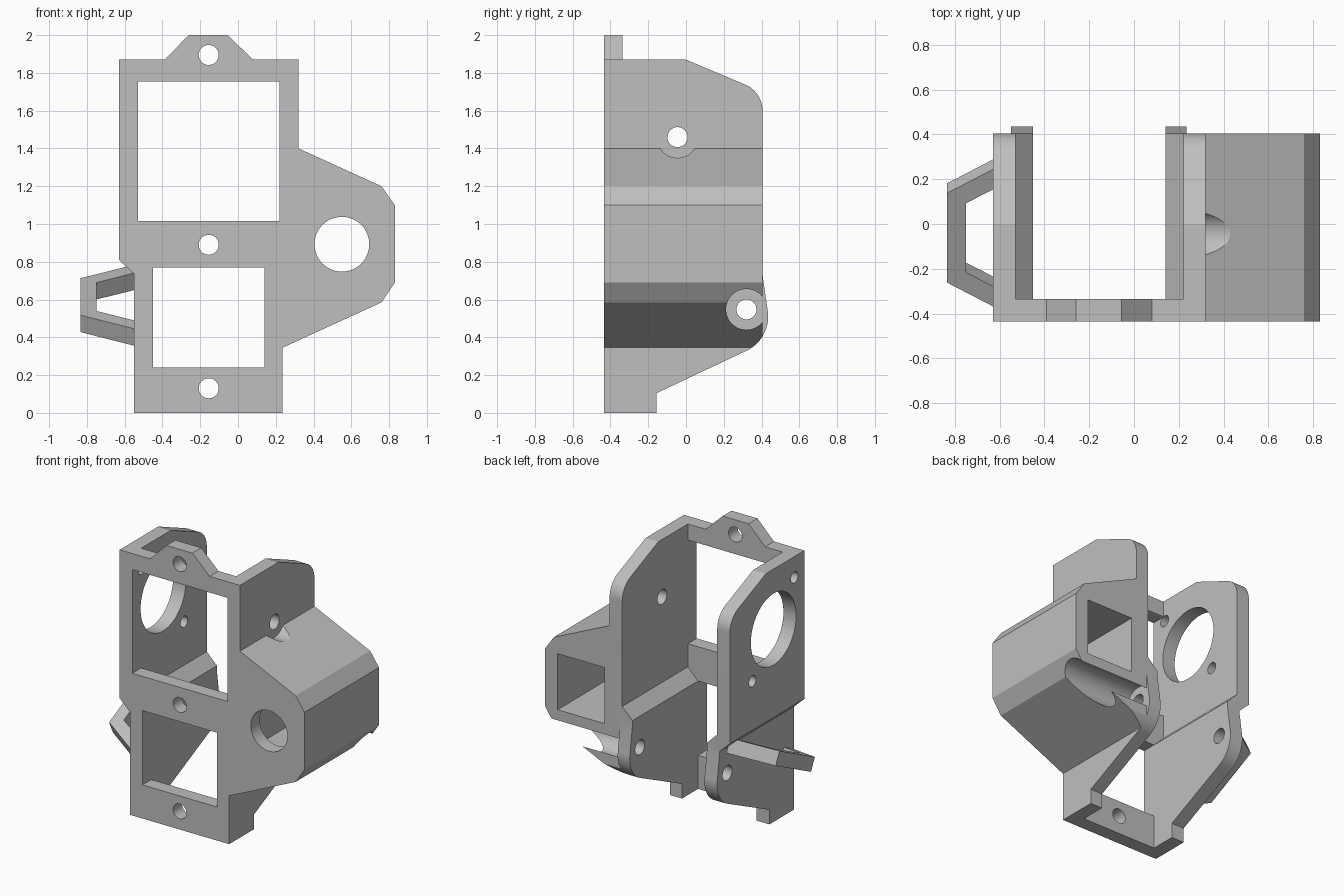
import bpy
import bmesh
from math import sin, cos, radians
from mathutils import Vector, Matrix

cube = bpy.data.objects.get("Cube")
if cube:
    bpy.data.objects.remove(cube, do_unlink=True)

FRONT, PLATE_BACK, BACK = -0.435, -0.335, 0.405
MID = -0.155            # symmetry line of the frame

grey = bpy.data.materials.new("plain grey")
grey.use_nodes = True
colour = (0.52, 0.52, 0.52, 1)
grey.diffuse_color = colour
grey.node_tree.nodes["Principled BSDF"].inputs["Base Color"].default_value = colour


def prism(name, outline, axis, start, end):
    """Extrude a closed outline along x, y or z; outline holds the other two axes in order."""
    bm = bmesh.new()

    def point(p, d):
        c = list(p)
        c.insert("xyz".index(axis), d)
        return Vector(c)

    face = bm.faces.new([bm.verts.new(point(p, start)) for p in outline])
    ext = bmesh.ops.extrude_face_region(bm, geom=[face])
    shift = point((0, 0), end - start)
    bmesh.ops.translate(bm, vec=shift, verts=[v for v in ext["geom"] if isinstance(v, bmesh.types.BMVert)])
    bmesh.ops.recalc_face_normals(bm, faces=bm.faces)
    mesh = bpy.data.meshes.new(name)
    bm.to_mesh(mesh)
    bm.free()
    mesh.materials.append(grey)
    ob = bpy.data.objects.new(name, mesh)
    bpy.context.collection.objects.link(ob)
    return ob


def arc(cx, cy, r, a0, a1, n):
    steps = [radians(a0 + (a1 - a0) * i / n) for i in range(n + 1)]
    return [(cx + r * cos(a), cy + r * sin(a)) for a in steps]


def circle(cx, cy, r, n=48):
    return arc(cx, cy, r, 0, 360, n)[:-1]


def rect(a0, a1, b0, b1):
    return [(a0, b0), (a1, b0), (a1, b1), (a0, b1)]


def combine(ob, other, operation):
    mod = ob.modifiers.new("combine", "BOOLEAN")
    mod.operation, mod.solver, mod.object = operation, "EXACT", other
    bpy.context.view_layer.objects.active = ob
    bpy.ops.object.modifier_apply(modifier=mod.name)
    bpy.data.objects.remove(other, do_unlink=True)


def cut(ob, outline, axis, start, end):
    combine(ob, prism("cutter", outline, axis, start, end), "DIFFERENCE")


def finish(ob):
    bpy.ops.object.select_all(action="DESELECT")
    ob.select_set(True)
    bpy.context.view_layer.objects.active = ob
    bpy.ops.object.shade_smooth_by_angle(angle=radians(20))


# Outer edges shared by the front plate and the side walls
left_edge = [(-0.63, 1.87), (-0.63, 0.81), (-0.55, 0.735), (-0.55, 0)]
box_edge = [(0.235, 0), (0.235, 0.345), (0.76, 0.585), (0.83, 0.69),
            (0.83, 1.1), (0.76, 1.2), (0.32, 1.4), (0.32, 1.87)]
inner_edge = [(-0.45, 0), (-0.45, 0.77), (-0.53, 0.85), (-0.53, 1.87)]

# Front plate with the top tab
tab = [(0.08, 1.87), (-0.055, 2.0), (-0.26, 2.0), (-0.39, 1.87)]
frame = prism("mounting_frame", left_edge + box_edge + tab, "y", FRONT, PLATE_BACK)
for window in (rect(-0.53, 0.22, 1.015, 1.755), rect(-0.45, 0.14, 0.24, 0.77)):
    cut(frame, window, "y", -1, 1)

# Side walls, trimmed to the rounded side outline
side_outline = ([(-0.6, 0), (-0.155, 0), (-0.155, 0.105)]
                + arc(0.235, 0.51, 0.2, -64, 8, 14)
                + [(BACK, 0.73)]
                + arc(0.255, 1.6, 0.15, 0, 69, 12)
                + [(0, 1.87), (-0.6, 1.87)])
mirrored_inner = [(2 * MID - x, z) for x, z in reversed(inner_edge)]
for section in (left_edge + inner_edge, box_edge + mirrored_inner):
    wall = prism("side_wall", section, "y", PLATE_BACK, 0.6)
    combine(wall, prism("trim", side_outline, "x", -1, 1), "INTERSECT")
    combine(frame, wall, "UNION")

# Side box: flat back, square pocket and round front opening
cut(frame, rect(0.235, 1, 0.2, 1.3), "y", BACK, 0.6)
cut(frame, rect(0.36, 0.73, 0.69, 1.09), "y", PLATE_BACK, 0.6)
cut(frame, circle(0.55, 0.893, 0.145), "y", -0.6, -0.3)

# Screw clearance grooves in the box
cut(frame, circle(-0.045, 1.46, 0.11), "x", 0.32, 1)
cut(frame, circle(0.32, 0.548, 0.108), "x", 0.235, 1)

# Screw holes through the front plate
for z in (0.13, 0.89, 1.895):
    cut(frame, circle(MID, z, 0.053, 32), "y", -0.6, -0.2)

# Holes through the walls: bearing hole, hinge holes, motor opening and its screws
cut(frame, circle(-0.045, 1.46, 0.053, 32), "x", 0.1, 0.5)
cut(frame, circle(0.32, 0.548, 0.053, 32), "x", -0.7, 0.5)
my, mz = -0.087, 1.44
cut(frame, circle(my, mz, 0.255, 64), "x", -0.8, -0.4)
for s in (1, -1):
    cut(frame, circle(my + s * 0.237, mz - s * 0.28, 0.04, 24), "x", -0.8, -0.4)
finish(frame)

# Tilted cable loop on the side wall
half = [(-0.5, 0.415), (-0.835, 0.222)]
hole = [(-0.75, 0.172), (-0.5, 0.314)]
loop_outline = half + [(x, -u) for x, u in reversed(half)] + [(x, -u) for x, u in reversed(hole)] + hole
loop = prism("cable_loop", loop_outline, "z", -0.05, 0.05)
loop.data.transform(Matrix.Translation((0, -0.04, 0.57)) @ Matrix.Rotation(radians(26), 4, "X"))
finish(loop)
